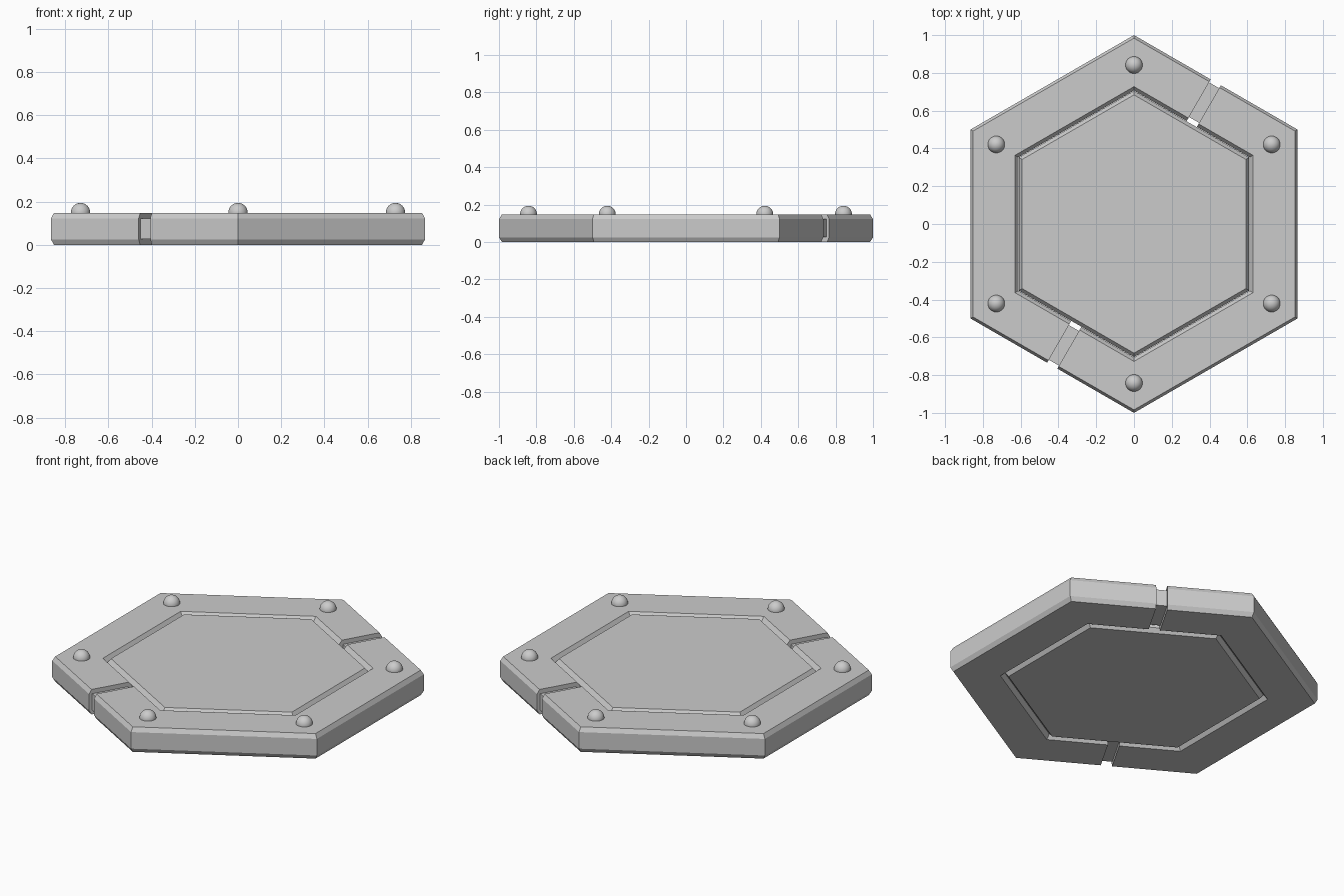
import bpy, bmesh, math
from mathutils import Vector, Matrix

if "Cube" in bpy.data.objects:
    bpy.data.objects.remove(bpy.data.objects["Cube"])

H = 0.148      # slab height
CZ = 0.025     # vertical chamfer
GAP = 0.031    # half width of the channel
C30 = math.cos(math.radians(30))


def direction(deg):
    a = math.radians(deg)
    return Vector((math.cos(a), math.sin(a), 0))


def finish(bm, name):
    bmesh.ops.recalc_face_normals(bm, faces=bm.faces)
    me = bpy.data.meshes.new(name)
    bm.to_mesh(me)
    bm.free()
    ob = bpy.data.objects.new(name, me)
    bpy.context.collection.objects.link(ob)
    return ob


def skin(name, loops):
    """Join matching closed loops of points and cap both ends."""
    bm = bmesh.new()
    rows = [[bm.verts.new(p) for p in loop] for loop in loops]
    n = len(rows[0])
    for a, b in zip(rows, rows[1:]):
        for i in range(n):
            j = (i + 1) % n
            bm.faces.new((a[i], a[j], b[j], b[i]))
    bm.faces.new(rows[0])
    bm.faces.new(rows[-1])
    return finish(bm, name)


# Cross-section of the frame: (distance from centre to flat, height)
profile = [(0.852, 0), (0.866, CZ), (0.866, H - CZ), (0.852, H),
           (0.630, H), (0.612, H - CZ), (0.612, CZ), (0.630, 0)]

for k, side in enumerate(("left", "right")):
    base = 60 + 180 * k
    up = Vector((0, 0, 1))

    # Half frame running round three corners between the channels
    def end(deg, shift):
        t = direction(deg + 90) * shift
        return [direction(deg) * a + t + up * z for a, z in profile]

    loops = [end(base, GAP)]
    for c in (30, 90, 150):
        loops.append([direction(base + c) * (a / C30) + up * z for a, z in profile])
    loops.append(end(base + 180, -GAP))
    skin("frame_half_" + side, loops)

    # Recessed bridge joining the halves inside the channel
    bm = bmesh.new()
    bmesh.ops.create_cube(bm, size=1)
    m = (Matrix.Rotation(math.radians(base), 4, 'Z')
         @ Matrix.Translation((0.742, 0, H / 2))
         @ Matrix.Diagonal((0.212, 2 * GAP + 0.004, 0.096, 1)))
    bmesh.ops.transform(bm, matrix=m, verts=bm.verts)
    finish(bm, "bridge_" + side)

# Central plate with chamfered rims
skin("centre_plate", [
    [direction(30 + 60 * i) * (a / C30) + Vector((0, 0, z)) for i in range(6)]
    for a, z in ((0.592, 0), (0.610, CZ), (0.610, H - CZ), (0.592, H))])

# Domed studs near each corner
for i in range(6):
    bm = bmesh.new()
    bmesh.ops.create_uvsphere(bm, u_segments=32, v_segments=16, radius=0.045)
    bmesh.ops.translate(bm, verts=bm.verts,
                        vec=direction(30 + 60 * i) * 0.842 + Vector((0, 0, 0.149)))
    for f in bm.faces:
        f.smooth = True
    finish(bm, f"stud_{i + 1}")
